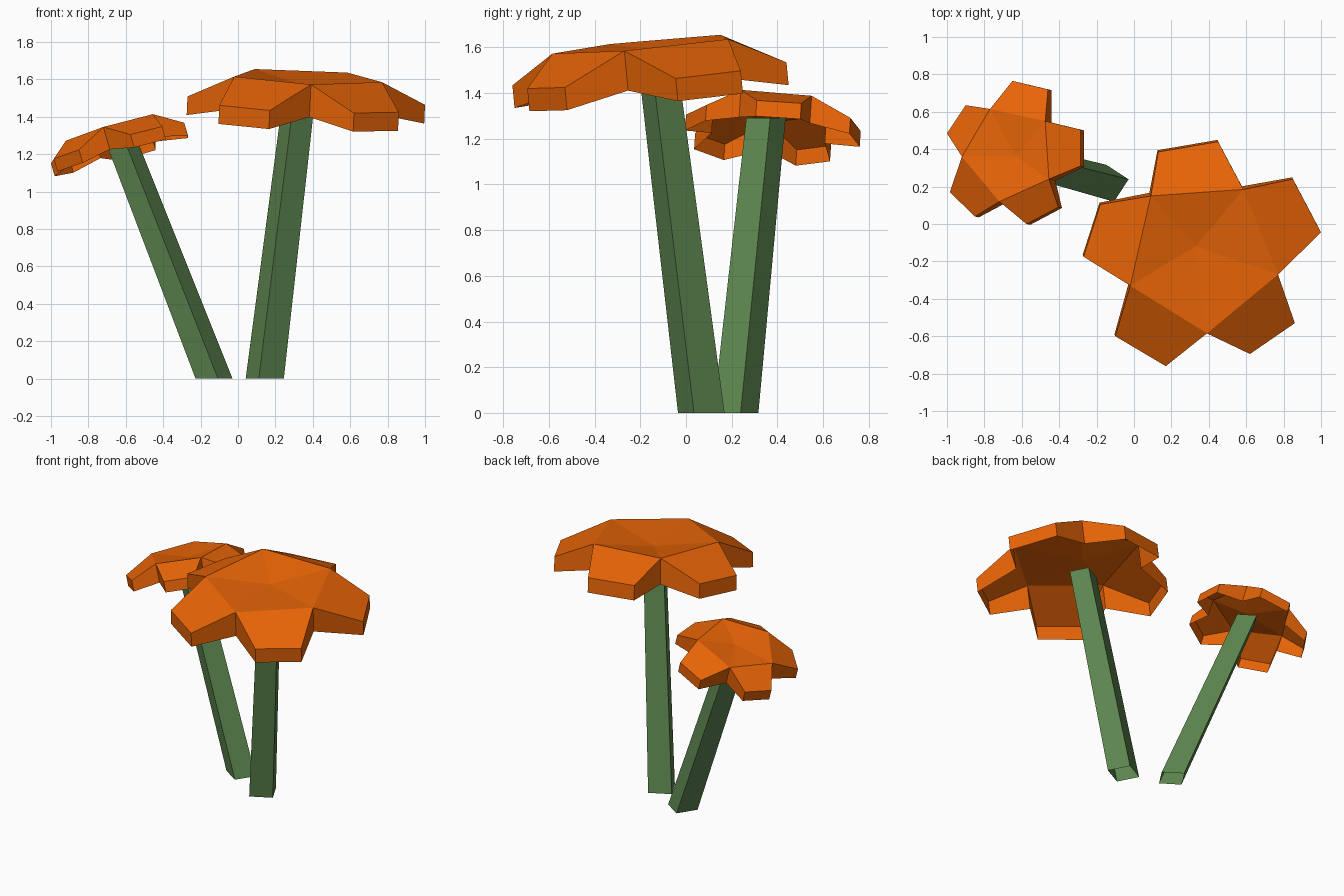
import bpy
import bmesh
from mathutils import Vector

old = bpy.data.objects.get("Cube")
if old:
    bpy.data.objects.remove(old, do_unlink=True)


def make_material(name, color):
    mat = bpy.data.materials.new(name)
    mat.use_nodes = True
    mat.diffuse_color = (*color, 1)
    mat.node_tree.nodes["Principled BSDF"].inputs["Base Color"].default_value = (*color, 1)
    return mat


orange = make_material("petal orange", (0.8, 0.127, 0.002))
green = make_material("stem green", (0.11, 0.24, 0.08))


def finish(bm, name, mat):
    bmesh.ops.recalc_face_normals(bm, faces=bm.faces)
    mesh = bpy.data.meshes.new(name)
    bm.to_mesh(mesh)
    bm.free()
    mesh.materials.append(mat)
    obj = bpy.data.objects.new(name, mesh)
    bpy.context.collection.objects.link(obj)
    return obj


def make_flower(name, heart, dimple, height, slope, inner, tips, droop, rim, depth):
    """Tilted hollow five-petal head: dimpled heart, drooping petals, rim skirt."""
    bm = bmesh.new()
    cx = sum(p[0] for p in inner) / len(inner)
    cy = sum(p[1] for p in inner) / len(inner)
    normal = Vector((-slope[0], -slope[1], 1)).normalized()

    def on_plane(p, drop):
        z = height + (p[0] - cx) * slope[0] + (p[1] - cy) * slope[1] - drop
        return Vector((p[0], p[1], z))

    def layer(points, drop, thickness):
        tops = [on_plane(p, drop) for p in points]
        return ([bm.verts.new(p) for p in tops],
                [bm.verts.new(p - normal * thickness) for p in tops])

    center = bm.verts.new(on_plane(heart, dimple))
    in_top, in_low = layer(inner, 0, depth)
    tip_top, tip_low = layer(tips, droop, rim)
    count = len(inner)
    for i in range(count):
        j = (i + 1) % count
        a, b = 2 * i, 2 * i + 1
        bm.faces.new((center, in_top[i], in_top[j]))
        # petal
        top = (in_top[i], tip_top[a], tip_top[b], in_top[j])
        low = (in_low[i], tip_low[a], tip_low[b], in_low[j])
        bm.faces.new(top)
        # petal rim, open underneath
        for k in range(3):
            bm.faces.new((top[k], low[k], low[k + 1], top[k + 1]))
    return finish(bm, name, orange)


def make_stem(name, middle, arm, lean, height, taper):
    """Square leaning open tube; arm runs from the middle to one corner."""
    bm = bmesh.new()
    ax, ay = arm
    corners = [Vector(c) for c in ((ax, ay, 0), (-ay, ax, 0), (-ax, -ay, 0), (ay, -ax, 0))]
    foot = Vector((*middle, 0))
    tip = foot + Vector((*lean, height))
    base = [bm.verts.new(foot + c) for c in corners]
    top = [bm.verts.new(tip + c * taper) for c in corners]
    for i in range(4):
        j = (i + 1) % 4
        bm.faces.new((base[i], base[j], top[j], top[i]))
    return finish(bm, name, green)


# large flower on the left
make_flower(
    "large_flower", heart=(0.33, -0.12), dimple=0.045, height=1.613, slope=(-0.045, 0.094),
    inner=[(0.09, 0.15), (0.585, 0.185), (0.77, -0.27), (0.39, -0.585), (-0.02, -0.33)],
    tips=[(0.13, 0.385), (0.45, 0.44), (0.85, 0.24), (1, -0.045), (0.86, -0.53),
          (0.62, -0.695), (0.17, -0.76), (-0.1, -0.6), (-0.27, -0.175), (-0.18, 0.105)],
    droop=0.132, rim=0.1, depth=0.175)
make_stem("large_stem", (0.143, 0.067), (0.102, -0.032), (0.18, -0.184), 1.475, 0.85)

# small flower on the right
make_flower(
    "small_flower", heart=(-0.63, 0.36), dimple=0.03, height=1.344, slope=(0.288, -0.065),
    inner=[(-0.77, 0.615), (-0.475, 0.55), (-0.455, 0.24), (-0.72, 0.12), (-0.92, 0.36)],
    tips=[(-0.65, 0.765), (-0.46, 0.72), (-0.287, 0.505), (-0.287, 0.31), (-0.405, 0.09),
          (-0.575, 0), (-0.85, 0.04), (-0.985, 0.17), (-1, 0.485), (-0.9, 0.635)],
    droop=0.09, rim=0.072, depth=0.125)
make_stem("small_stem", (-0.128, 0.218), (0.099, 0.021), (-0.503, 0.132), 1.29, 0.87)
